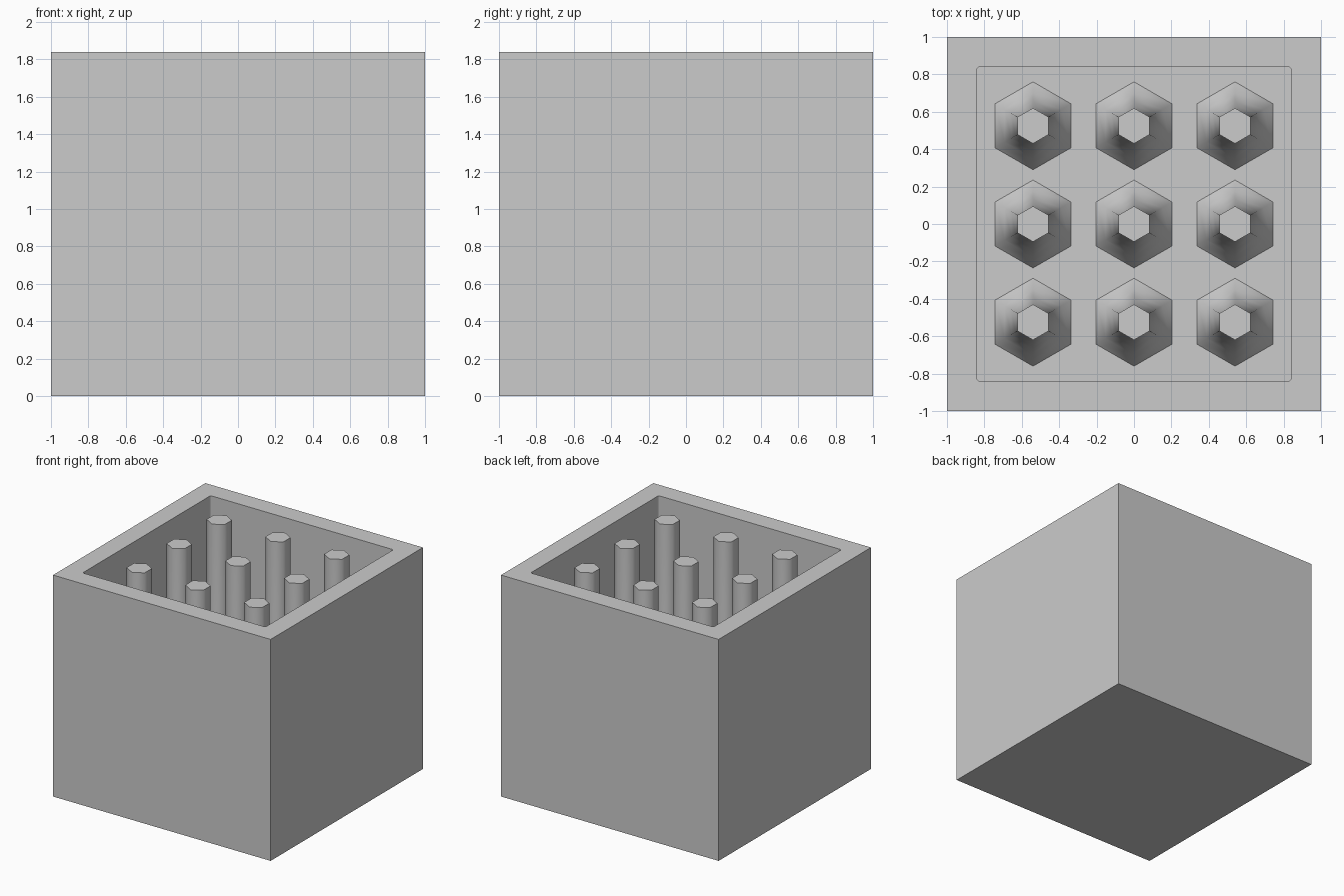
import bpy, bmesh, math

if "Cube" in bpy.data.objects:
    bpy.data.objects.remove(bpy.data.objects["Cube"])

HEIGHT, FLOOR, INNER = 1.84, 0.16, 0.84


def make_object(name, bm):
    mesh = bpy.data.meshes.new(name)
    bm.normal_update()
    bm.to_mesh(mesh)
    bm.free()
    obj = bpy.data.objects.new(name, mesh)
    bpy.context.collection.objects.link(obj)
    return obj


def block(name, half, z0, z1, corner=0.0):
    bm = bmesh.new()
    bmesh.ops.create_cube(bm, size=1)
    for v in bm.verts:
        v.co = (v.co.x * 2 * half, v.co.y * 2 * half, z0 if v.co.z < 0 else z1)
    if corner:
        upright = [e for e in bm.edges
                   if abs(e.verts[0].co.z - e.verts[1].co.z) > 0.1]
        bmesh.ops.bevel(bm, geom=upright, offset=corner, segments=3,
                        profile=0.5, affect='EDGES')
    return make_object(name, bm)


# Open box: thick walls around a cavity with barely rounded corners
box = block("open_box", 1.0, 0.0, HEIGHT)
cutter = block("cavity_cutter", INNER, FLOOR, HEIGHT + 0.3, 0.015)
cut = box.modifiers.new("cavity", 'BOOLEAN')
cut.operation = 'DIFFERENCE'
cut.solver = 'EXACT'
cut.object = cutter
bpy.context.view_layer.objects.active = box
box.select_set(True)
bpy.ops.object.modifier_apply(modifier=cut.name)
bpy.data.objects.remove(cutter)
box.select_set(False)

# Hexagonal post profile (radius, z): flared foot rising into a straight shaft
PROFILE = [(0.235, FLOOR), (0.175, 0.25), (0.135, 0.37),
           (0.108, 0.53), (0.095, 0.74), (0.095, HEIGHT)]


def hex_post(name, x, y):
    bm = bmesh.new()
    angles = [math.radians(30 + 60 * i) for i in range(6)]
    rings = [[bm.verts.new((x + r * math.cos(a), y + r * math.sin(a), z))
              for a in angles] for r, z in PROFILE]
    for low, high in zip(rings, rings[1:]):
        for i in range(6):
            j = (i + 1) % 6
            bm.faces.new((low[i], low[j], high[j], high[i]))
    bm.faces.new(rings[-1])
    bm.faces.new(rings[0][::-1])
    for f in bm.faces:
        f.smooth = len(f.verts) == 4
    for e in bm.edges:
        if any(len(f.verts) == 6 for f in e.link_faces):
            e.smooth = False
    return make_object(name, bm)


# Three by three grid of posts, tops level with the rim
for row in range(3):
    for col in range(3):
        hex_post(f"post_{row}_{col}", (col - 1) * 0.54, (row - 1) * 0.525)
